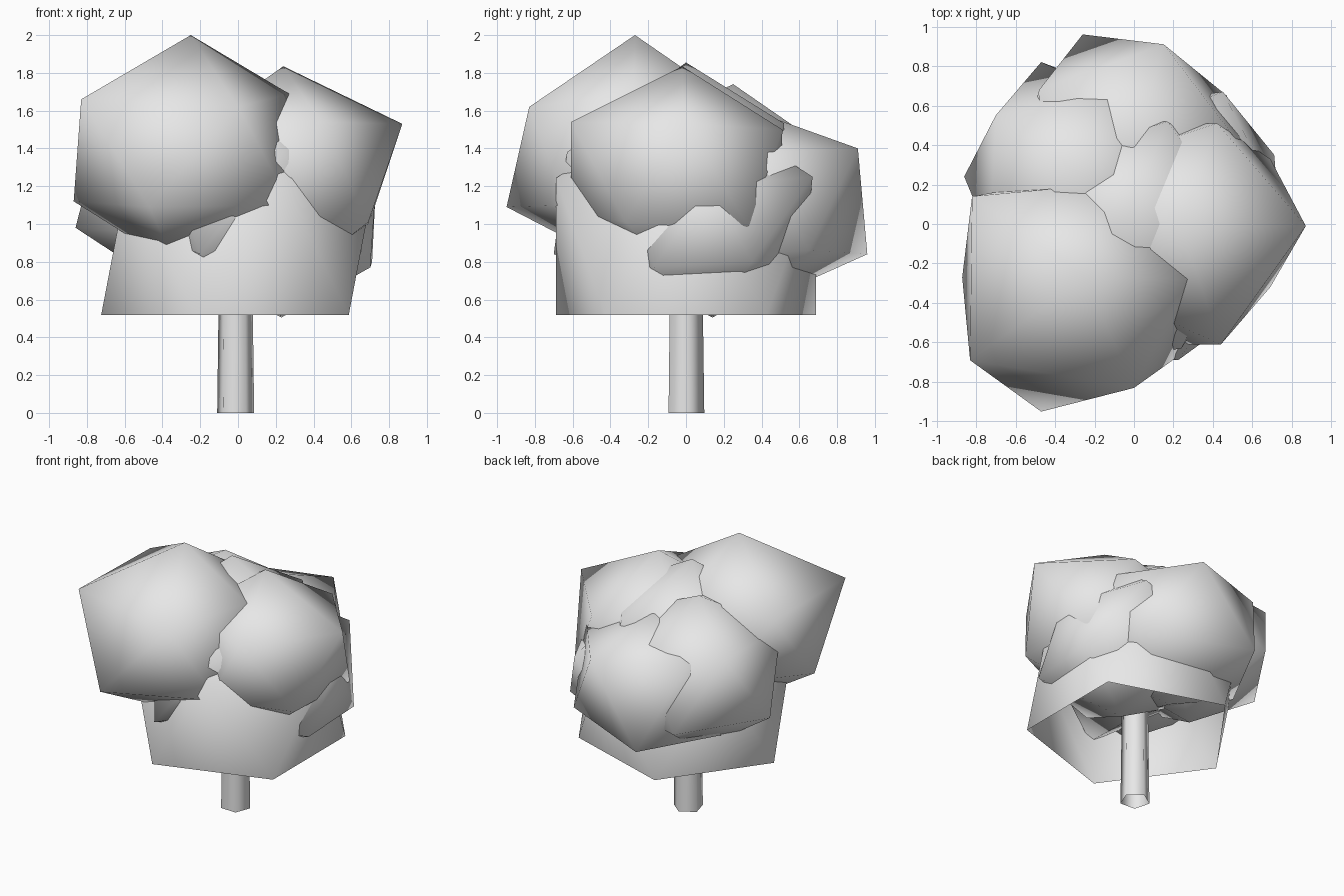
import bpy
import bmesh
import math
from mathutils import Vector, Matrix

cube = bpy.data.objects.get("Cube")
if cube:
    bpy.data.objects.remove(cube, do_unlink=True)

# One pale grey for the whole tree
grey = bpy.data.materials.new("pale grey")
grey.use_nodes = True
grey.diffuse_color = (0.8, 0.8, 0.8, 1)
grey.node_tree.nodes["Principled BSDF"].inputs["Base Color"].default_value = (0.8, 0.8, 0.8, 1)


def finish(name, bm):
    """Turn a bmesh into a smooth shaded object."""
    for face in bm.faces:
        face.smooth = True
    mesh = bpy.data.meshes.new(name)
    bm.to_mesh(mesh)
    bm.free()
    mesh.materials.append(grey)
    obj = bpy.data.objects.new(name, mesh)
    bpy.context.scene.collection.objects.link(obj)
    return obj


def clump(name, centre, radius, corners=(), open_bottom=False):
    """Twelve-cornered ball whose nearest corners are pulled to given points."""
    bm = bmesh.new()
    place = Matrix.Translation(centre) @ Matrix.Scale(radius, 4)
    bmesh.ops.create_icosphere(bm, subdivisions=1, radius=1, matrix=place)
    free = list(bm.verts)
    for corner in map(Vector, corners):
        nearest = min(free, key=lambda v: (v.co - corner).length)
        nearest.co = corner
        free.remove(nearest)
    if open_bottom:
        lowest = min(bm.verts, key=lambda v: v.co.z)
        bmesh.ops.delete(bm, geom=[lowest], context='VERTS')
    return finish(name, bm)


# Trunk: open five-sided tube, slightly tapered, with a corner to the front left
bm = bmesh.new()
bmesh.ops.create_cone(bm, cap_ends=False, segments=5, radius1=0.103, radius2=0.09, depth=0.95)
corner = next(iter(bm.verts)).co
turn = math.radians(-57) - math.atan2(corner.y, corner.x)
bmesh.ops.rotate(bm, verts=bm.verts, matrix=Matrix.Rotation(turn, 3, 'Z'))
bmesh.ops.translate(bm, verts=bm.verts, vec=(-0.014, -0.006, 0.475))
finish("trunk", bm)

# Lower canopy: large ball, open underneath
clump("lower_canopy", (0, 0, 0.88), 0.81, open_bottom=True)

# Central crown, just showing between the outer clumps
clump("centre_clump", (0, 0, 1.26), 0.61,
      [(-0.05, 0, 1.855), (-0.2, -0.7, 0.84), (0.24, -0.63, 1.38)])

# Outer clumps of leaves
clump("front_right_clump", (-0.28, -0.33, 1.39), 0.63, [
    (-0.25, -0.27, 2.0), (-0.83, -0.69, 1.66), (0, -0.83, 1.62),
    (0.27, -0.28, 1.69), (-0.82, 0.14, 1.65), (-0.87, -0.27, 1.12),
    (-0.47, -0.95, 1.09), (-0.33, -0.35, 0.78), (0.28, -0.63, 1.1)])

clump("left_clump", (0.24, -0.01, 1.26), 0.6, [
    (0.24, -0.02, 1.835), (0.87, -0.01, 1.53), (0.44, -0.61, 1.54),
    (0.42, 0.51, 1.5), (0.69, -0.32, 1.01), (0.69, 0.33, 0.99),
    (0.18, -0.61, 1.07)])

clump("low_left_clump", (0.27, 0.13, 1.02), 0.58, [
    (0.45, 0.67, 1.25), (0.73, 0.12, 1.2), (0.71, 0.35, 0.8),
    (0.7, -0.17, 0.77), (0.23, 0.14, 0.505)])

clump("back_clump", (0, 0.38, 1.1), 0.62, [
    (0, 0.38, 1.59), (0.15, 0.91, 1.4), (-0.26, 0.96, 0.84),
    (0.47, 0.65, 0.86), (-0.48, 0.68, 1.42), (0, 0.38, 0.58)])

clump("back_right_clump", (-0.28, 0.25, 1.22), 0.62, [
    (-0.28, 0.25, 1.74), (-0.86, 0.24, 0.98), (-0.47, 0.82, 0.97),
    (-0.7, 0.55, 1.48), (-0.12, 0.67, 1.45)])
